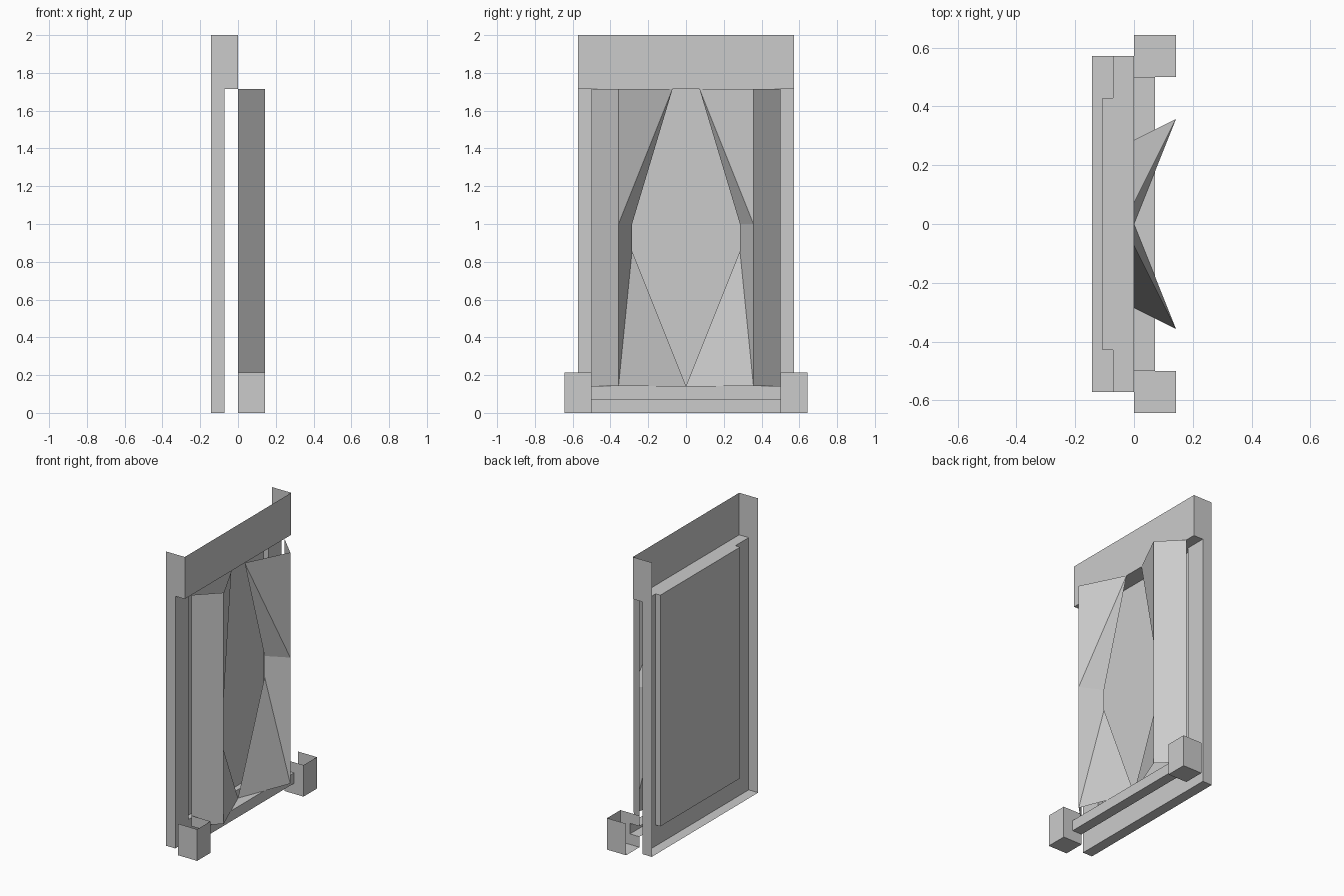
import bpy
from mathutils import Vector

if "Cube" in bpy.data.objects:
    bpy.data.objects.remove(bpy.data.objects["Cube"])

U = 2 / 28  # modelling grid: the whole window is 28 units tall


def shell(name, faces, mirror=False):
    """Open flat-shaded shell; each face is (points, outward direction)."""
    verts, polys = [], []
    for pts, out in faces:
        pts = [Vector(p) * U for p in pts]
        normal = sum((pts[i].cross(pts[(i + 1) % len(pts)])
                      for i in range(len(pts))), Vector())
        if normal.dot(Vector(out)) < 0:
            pts.reverse()
        poly = []
        for p in pts:
            key = tuple(round(c, 5) for c in p)
            if key not in verts:
                verts.append(key)
            poly.append(verts.index(key))
        polys.append(poly)
    mesh = bpy.data.meshes.new(name)
    mesh.from_pydata(verts, [], polys)
    obj = bpy.data.objects.new(name, mesh)
    bpy.context.collection.objects.link(obj)
    if mirror:
        mod = obj.modifiers.new("mirror_y", 'MIRROR')
        mod.use_axis = (False, True, False)
        mod.use_mirror_merge = False
    return obj


def xface(x, y0, y1, z0, z1, d=1):
    return [(x, y0, z0), (x, y1, z0), (x, y1, z1), (x, y0, z1)], (d, 0, 0)


def yface(y, x0, x1, z0, z1, d):
    return [(x0, y, z0), (x1, y, z0), (x1, y, z1), (x0, y, z1)], (0, d, 0)


def zface(z, x0, x1, y0, y1, d):
    return [(x0, y0, z), (x1, y0, z), (x1, y1, z), (x0, y1, z)], (0, 0, d)


# Frame: lintel front and underside, bottom rail, side posts
side = [(-2, 0), (-1, 0), (-1, 24), (0, 24), (0, 28), (-2, 28)]
frame = [xface(0, -8, 8, 24, 28),
         zface(24, -1, 0, -8, 8, -1),
         xface(-1, -8, 8, 0, 2),
         zface(0, -2, -1, -8, 8, -1)]
for s in (-1, 1):
    frame.append(([(x, 8 * s, z) for x, z in side], (0, s, 0)))
    frame.append(xface(-1, 6 * s, 8 * s, 2, 24))
shell("window_frame", frame)

# Pane set back into the frame, with its reveal
pane = [xface(-1.5, -6, 6, 2, 24),
        zface(2, -1.5, -1, -6, 6, 1),
        zface(24, -1.5, -1, -6, 6, -1)]
for s in (-1, 1):
    pane.append(yface(6 * s, -1.5, -1, 2, 24, -s))
shell("window_pane", pane)

# Curtain: outer fold plus the gathered inner edge
fold_top, fold_mid, fold_low = (2, 5, 24), (2, 5, 14), (2, 5, 2)
inner_top, tie_top, tie_low, hem = (0, 1, 24), (0, 4, 14), (0, 4, 12), (0, 0, 2)
shell("curtain", [
    ([(0, 7, 2), fold_low, fold_mid, fold_top, (0, 7, 24)], (1, 1, 0)),
    ([fold_top, inner_top, fold_mid], (1, -0.5, 0)),
    ([inner_top, tie_top, fold_mid], (0.2, -1, -0.5)),
    ([fold_mid, tie_top, tie_low], (0.2, -1, 0)),
    ([fold_mid, tie_low, fold_low], (0.2, -1, 0)),
    ([tie_low, hem, fold_low], (1, -0.5, 0.2)),
], mirror=True)

# Sill bar between the end blocks
shell("sill_bar", [xface(1, -7, 7, 1, 2),
                   zface(2, 0, 1, -7, 7, 1),
                   zface(1, 0, 1, -7, 7, -1)])

# Sill end block, open at top and back, notched for the bar
notched = [(0, 0), (2, 0), (2, 3), (0, 3), (0, 2), (1, 2), (1, 1), (0, 1)]
shell("sill_end_block", [
    xface(2, 7, 9, 0, 3),
    yface(9, 0, 2, 0, 3, 1),
    ([(x, 7, z) for x, z in notched], (0, -1, 0)),
    zface(0, 0, 2, 7, 9, -1),
], mirror=True)
